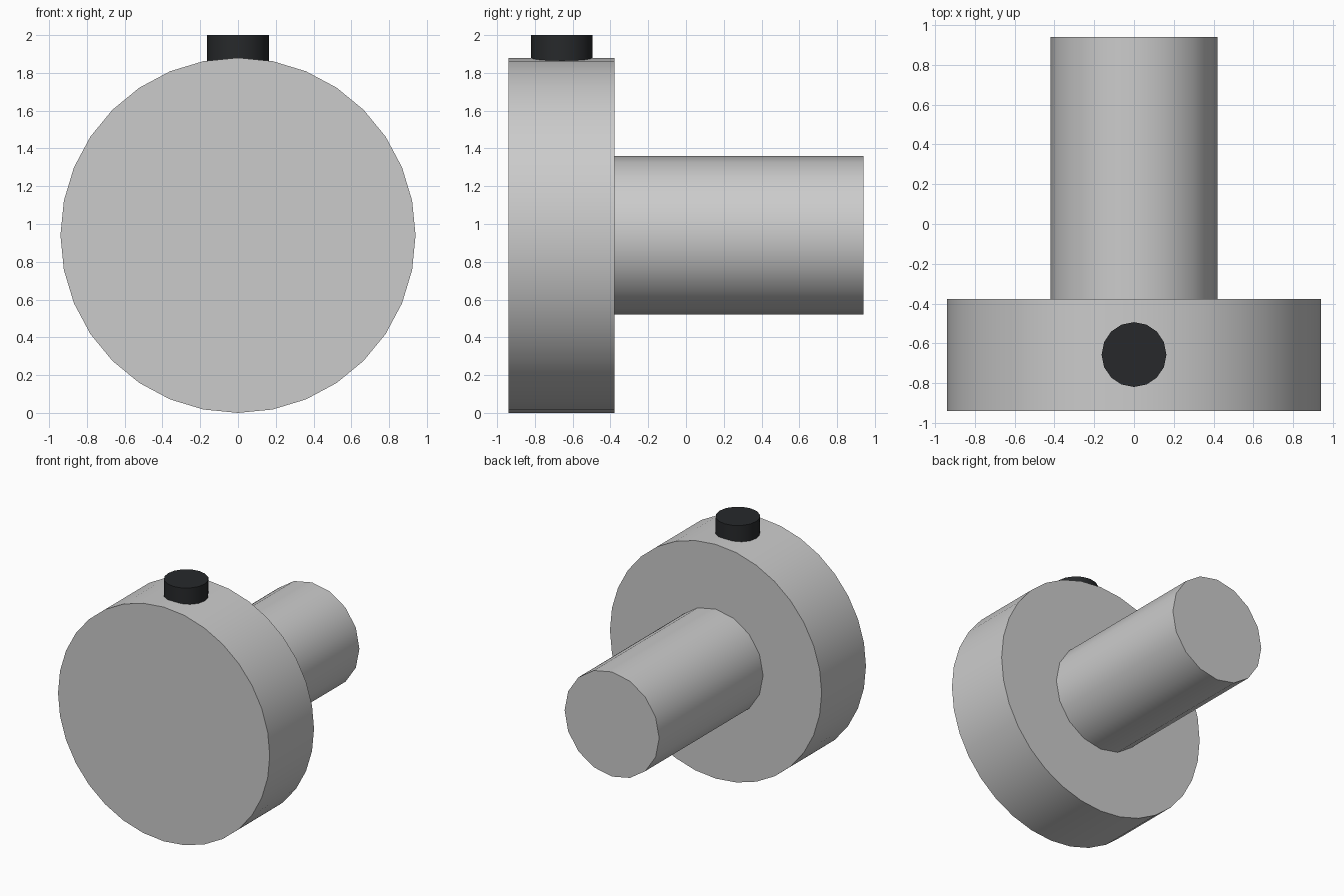
import bpy
import math

if "Cube" in bpy.data.objects:
    bpy.data.objects.remove(bpy.data.objects["Cube"])


def cylinder(name, radius, sides, start, end, axis):
    """Capped cylinder between two points along 'Y' or 'Z', smooth sides and sharp rims."""
    mid = [(a + b) / 2 for a, b in zip(start, end)]
    rot = (math.pi / 2, 0, 0) if axis == 'Y' else (0, 0, 0)
    bpy.ops.mesh.primitive_cylinder_add(vertices=sides, radius=radius,
                                        depth=math.dist(start, end),
                                        location=mid, rotation=rot)
    obj = bpy.context.object
    obj.name = name
    bpy.ops.object.transform_apply(location=False, rotation=True, scale=True)
    bpy.ops.object.shade_smooth_by_angle(angle=math.radians(30))
    return obj


AXIS_Z = 0.94  # height of the shared disc and shaft axis

# Wide front disc
cylinder("disc", 0.94, 32, (0, -0.94, AXIS_Z), (0, -0.378, AXIS_Z), 'Y')

# Shaft behind the disc, slightly sunk into it
cylinder("shaft", 0.42, 16, (0, -0.40, AXIS_Z), (0, 0.94, AXIS_Z), 'Y')

# Black pin on top of the disc rim
pin = cylinder("pin", 0.163, 16, (0, -0.657, 1.78), (0, -0.657, 2.0), 'Z')
black = bpy.data.materials.new("black")
black.diffuse_color = (0.02, 0.022, 0.024, 1)
black.use_nodes = True
black.node_tree.nodes["Principled BSDF"].inputs["Base Color"].default_value = black.diffuse_color
pin.data.materials.append(black)
